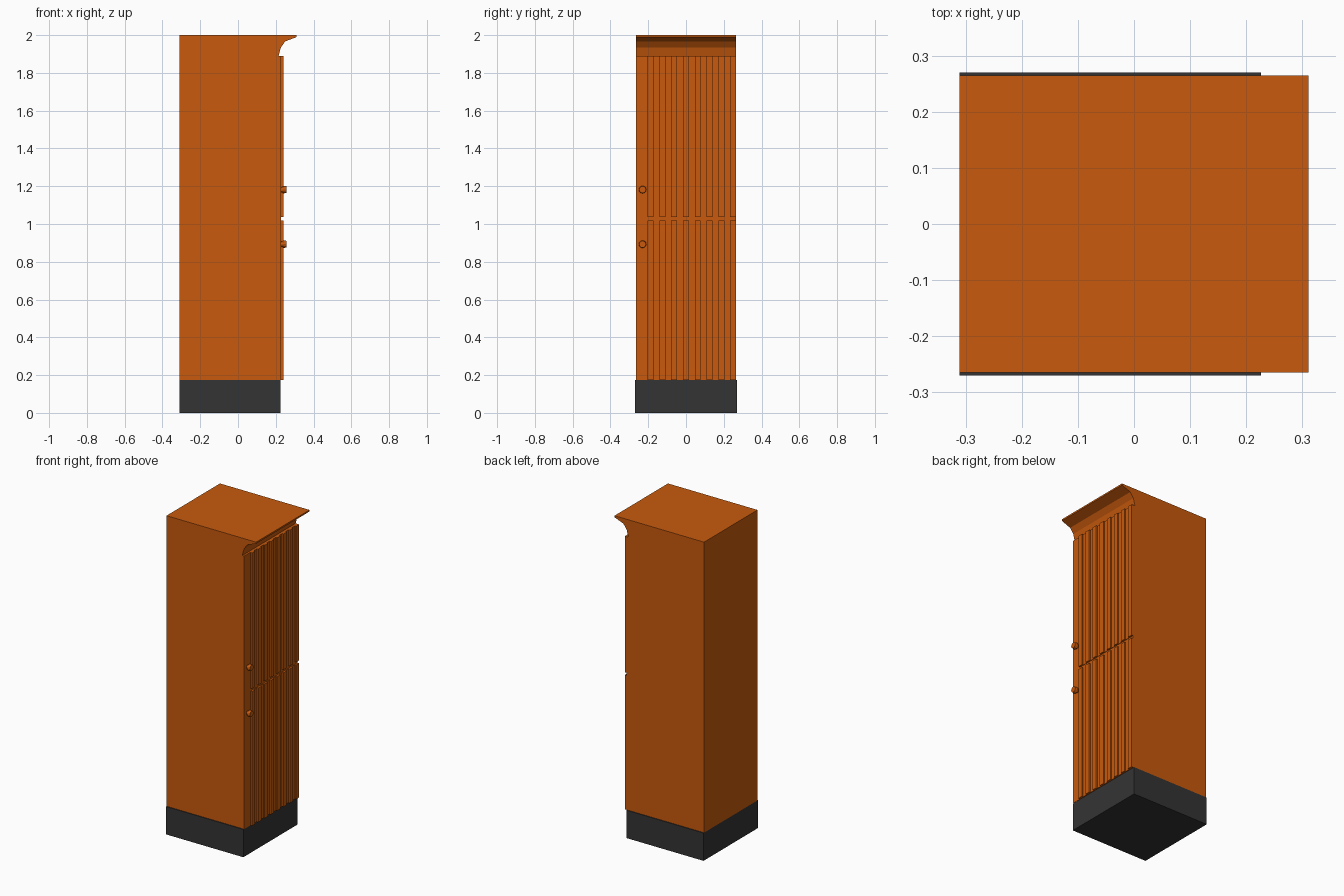
import bpy
import bmesh
from math import pi
from mathutils import Matrix, Vector

cube = bpy.data.objects.get("Cube")
if cube:
    bpy.data.objects.remove(cube, do_unlink=True)


def material(name, colour):
    mat = bpy.data.materials.new(name)
    mat.use_nodes = True
    mat.diffuse_color = colour
    mat.node_tree.nodes["Principled BSDF"].inputs["Base Color"].default_value = colour
    return mat


orange = material("orange wood", (0.58, 0.102, 0.004, 1))
charcoal = material("charcoal plinth", (0.034, 0.034, 0.034, 1))


def finish(name, bm, mat):
    bmesh.ops.recalc_face_normals(bm, faces=bm.faces)
    mesh = bpy.data.meshes.new(name)
    bm.to_mesh(mesh)
    bm.free()
    mesh.materials.append(mat)
    obj = bpy.data.objects.new(name, mesh)
    bpy.context.collection.objects.link(obj)
    return obj


def add_box(bm, x, y, z):
    size = [b - a for a, b in (x, y, z)]
    centre = Vector([(a + b) / 2 for a, b in (x, y, z)])
    bmesh.ops.create_cube(bm, size=1, matrix=Matrix.Translation(centre) @ Matrix.Diagonal((*size, 1)))


def add_cylinder(bm, x, y, z, r_inner, r_outer):
    place = Matrix.Translation(((x[0] + x[1]) / 2, y, z)) @ Matrix.Rotation(pi / 2, 4, "Y")
    bmesh.ops.create_cone(bm, cap_ends=True, segments=12, radius1=r_inner,
                          radius2=r_outer, depth=x[1] - x[0], matrix=place)


BACK, FACE, HALF = -0.311, 0.228, 0.265
BASE_TOP, DOOR_TOP = 0.175, 1.89

# Plinth
bm = bmesh.new()
add_box(bm, (BACK, FACE - 0.002), (-0.27, 0.27), (0, BASE_TOP))
finish("plinth", bm, charcoal)

# Carcass with the flared cornice, extruded across the width
profile = [(BACK, BASE_TOP), (FACE, BASE_TOP), (FACE, DOOR_TOP), (0.215, DOOR_TOP),
           (0.227, 1.935), (0.25, 1.967), (0.311, 1.99), (0.311, 2.0), (BACK, 2.0)]
bm = bmesh.new()
side = bm.faces.new([bm.verts.new((x, -HALF, z)) for x, z in profile])
extruded = bmesh.ops.extrude_face_region(bm, geom=[side])["geom"]
bmesh.ops.translate(bm, vec=(0, 2 * HALF, 0),
                    verts=[v for v in extruded if isinstance(v, bmesh.types.BMVert)])
finish("carcass_and_cornice", bm, orange)

# Two slatted doors: a thin backing board with raised slats
DOOR_SIDE, SLATS = -0.203, 8
pitch = (HALF - DOOR_SIDE) / (2 * SLATS - 1)
for name, bottom, top in (("lower_door", BASE_TOP, 1.018), ("upper_door", 1.036, DOOR_TOP)):
    bm = bmesh.new()
    add_box(bm, (FACE - 0.004, FACE + 0.003), (DOOR_SIDE, HALF), (bottom, top))
    for i in range(SLATS):
        start = DOOR_SIDE + 2 * i * pitch
        add_box(bm, (FACE - 0.004, 0.24), (start, start + pitch), (bottom, top))
    finish(name, bm, orange)

# Round knobs on the plain stile
for name, z in (("lower_knob", 0.893), ("upper_knob", 1.182)):
    bm = bmesh.new()
    add_cylinder(bm, (FACE - 0.005, 0.24), -0.23, z, 0.012, 0.016)
    add_cylinder(bm, (0.238, 0.256), -0.23, z, 0.02, 0.018)
    finish(name, bm, orange)
